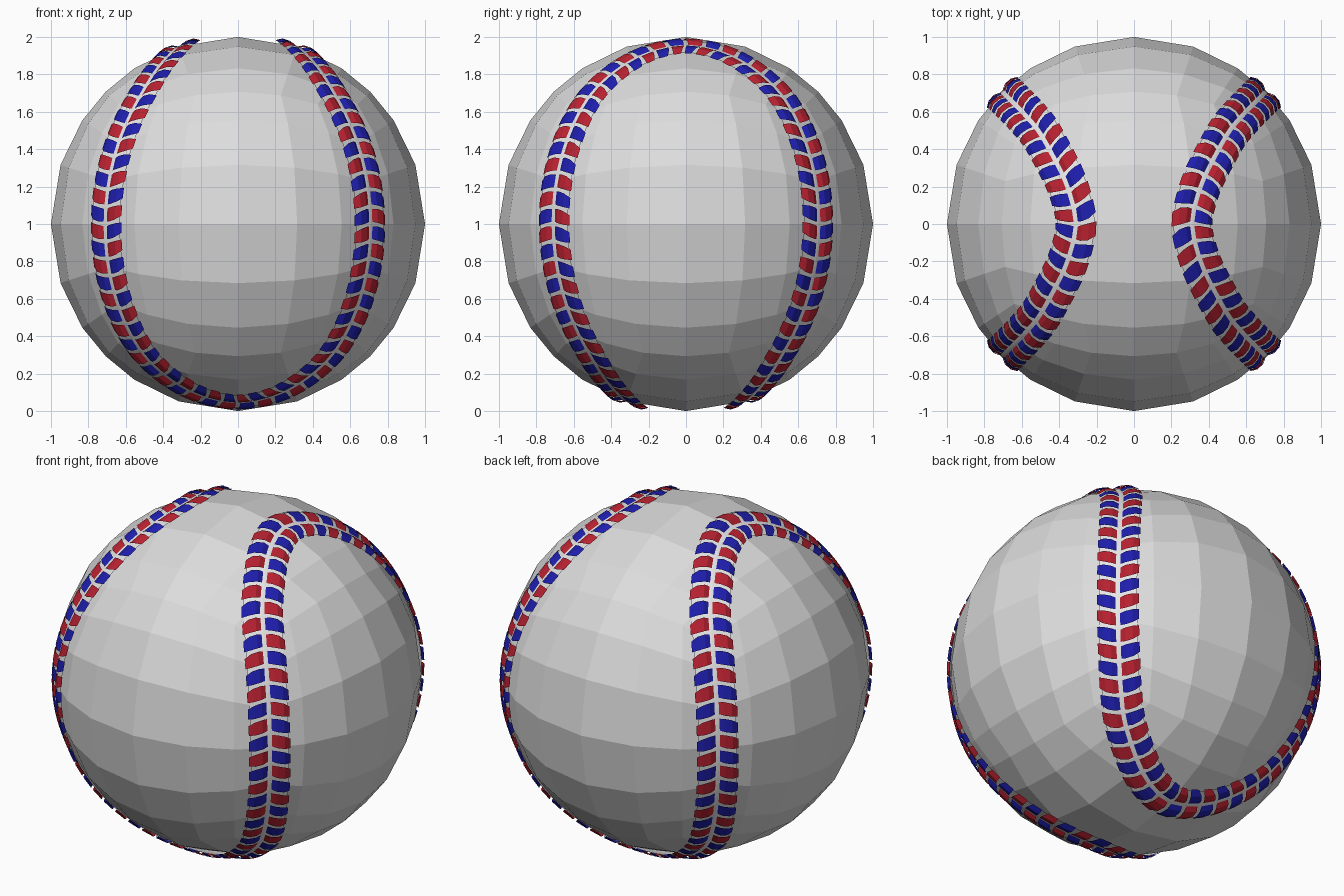
import bpy, bmesh, math
from mathutils import Vector

if "Cube" in bpy.data.objects:
    bpy.data.objects.remove(bpy.data.objects["Cube"])

CENTRE = Vector((0, 0, 1))


def material(name, rgb):
    m = bpy.data.materials.new(name)
    m.diffuse_color = (*rgb, 1)
    m.use_nodes = True
    m.node_tree.nodes["Principled BSDF"].inputs["Base Color"].default_value = m.diffuse_color
    return m


leather = material("leather_grey", (0.72, 0.72, 0.72))
white = material("seam_white", (0.8, 0.8, 0.8))
red = material("thread_red", (0.48, 0.015, 0.03))
blue = material("thread_blue", (0.013, 0.013, 0.42))


def make_object(name, bm, mats):
    me = bpy.data.meshes.new(name)
    bm.to_mesh(me)
    bm.free()
    for m in mats:
        me.materials.append(m)
    ob = bpy.data.objects.new(name, me)
    ob.location = CENTRE
    bpy.context.collection.objects.link(ob)
    return ob


# Ball: cube cut 6 x 6 per side and pushed out to a sphere, flat faces
bm = bmesh.new()
bmesh.ops.create_cube(bm, size=2)
bmesh.ops.subdivide_edges(bm, edges=bm.edges[:], cuts=5, use_grid_fill=True)
for v in bm.verts:
    v.co.normalize()
make_object("ball", bm, [leather])

# Seam path: one eighth from the equator to the top, mirrored and turned
eighth = [(.707, .707, 0), (.685, .688, .23), (.635, .638, .43), (.575, .575, .59),
          (.495, .475, .73), (.385, .27, .885), (.33, .12, .935), (.31, 0, .95)]
half = [Vector((x, -y, z)) for x, y, z in eighth]
half += [Vector(p) for p in reversed(eighth[1:-1])]
loop = []
for k in range(4):
    loop += half
    half = [Vector((-p.y, p.x, -p.z)) for p in half]


def spline(pts, steps=16):
    out, n = [], len(pts)
    for i in range(n):
        a, b, c, d = (pts[(i + j) % n] for j in (-1, 0, 1, 2))
        for s in range(steps):
            t = s / steps
            p = 0.5 * (2 * b + (c - a) * t + (2 * a - 5 * b + 4 * c - d) * t * t
                       + (3 * b - a - 3 * c + d) * t ** 3)
            out.append(p.normalized())
    return out


path = spline(loop)
dist = [0.0]
for i, p in enumerate(path):
    dist.append(dist[-1] + (path[(i + 1) % len(path)] - p).length)
TOTAL = dist[-1]


def at(s):
    """Point on the unit sphere at arc length s along the seam."""
    s %= TOTAL
    lo, hi = 0, len(path)
    while hi - lo > 1:
        mid = (lo + hi) // 2
        lo, hi = (mid, hi) if dist[mid] <= s else (lo, mid)
    f = (s - dist[lo]) / (dist[lo + 1] - dist[lo])
    return path[lo].lerp(path[(lo + 1) % len(path)], f).normalized()


def on_seam(s, v, r):
    """Point beside the seam: s along it, v across it, at radius r."""
    p = at(s)
    t = (at(s + .02) - at(s - .02)).normalized()
    return (p + p.cross(t) * v).normalized() * r


# Seam band: thin light strip under the stitches
bm = bmesh.new()
N = 240
rows = [[bm.verts.new(on_seam(TOTAL * i / N, v, 1.003)) for v in (-.105, 0, .105)]
        for i in range(N)]
for i in range(N):
    a, b = rows[i], rows[(i + 1) % N]
    for j in range(2):
        bm.faces.new((a[j], b[j], b[j + 1], a[j + 1]))
make_object("seam_band", bm, [white])

# Stitches: two rows of arched, slanted patches in alternating colours
bm = bmesh.new()
COUNT = 120
PITCH = TOTAL / COUNT
# across, radius, lag behind the centre, half length
profile = [(.012, 1.004, 0, .034), (.04, 1.018, .004, .037),
           (.08, 1.02, .014, .036), (.115, 1.004, .028, .028)]
for i in range(COUNT):
    s = (i + .5) * PITCH
    for side in (1, -1):
        ends = [(bm.verts.new(on_seam(s - lag - h, side * v, r)),
                 bm.verts.new(on_seam(s - lag + h, side * v, r)))
                for v, r, lag, h in profile]
        for (a, b), (d, c) in zip(ends, ends[1:]):
            f = bm.faces.new((a, b, c, d) if side > 0 else (d, c, b, a))
            f.material_index = (i + (side > 0)) % 2
make_object("stitches", bm, [red, blue])
